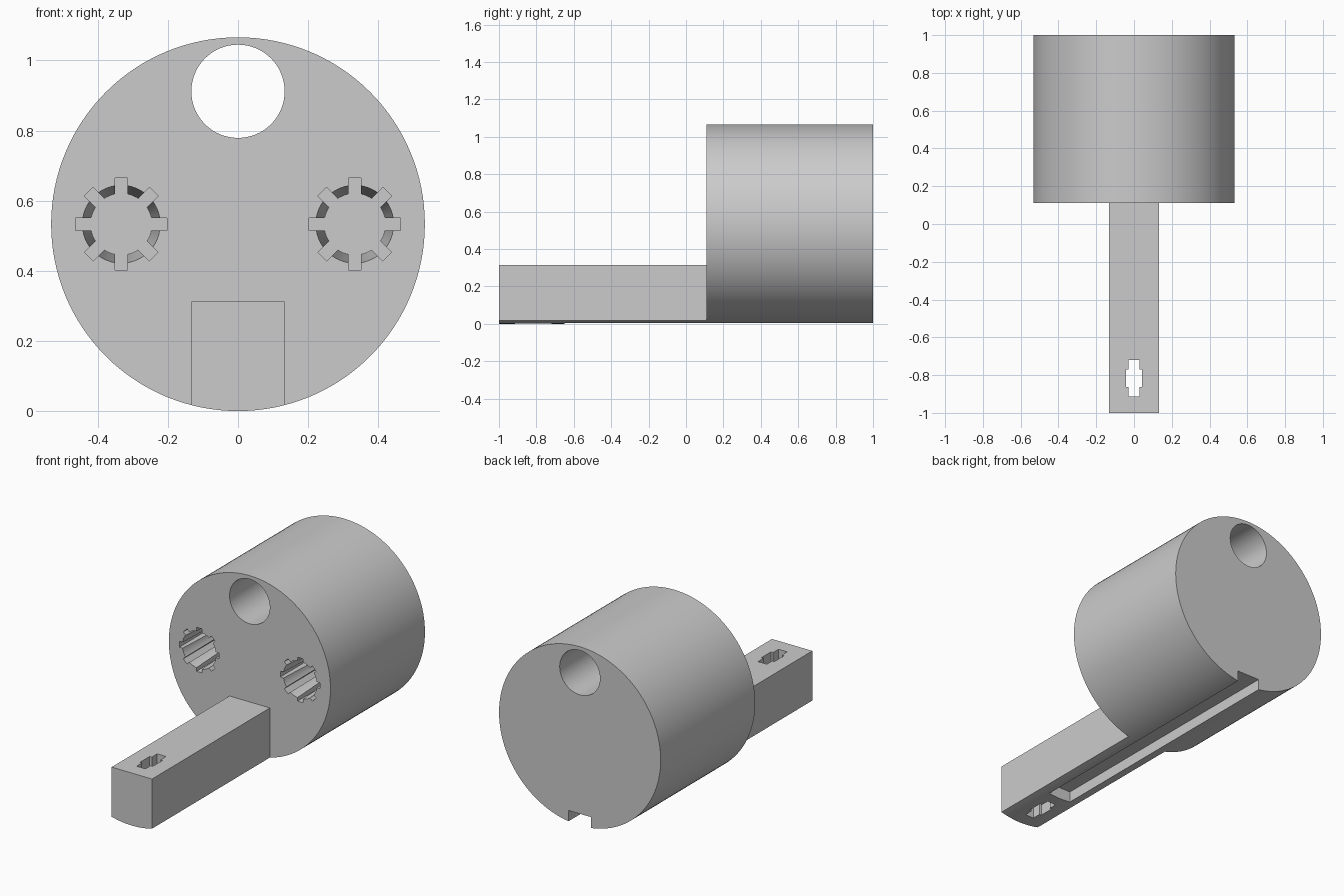
import bpy
import bmesh
import math
from math import sin, cos, pi

cube = bpy.data.objects.get("Cube")
if cube:
    bpy.data.objects.remove(cube, do_unlink=True)

grey = bpy.data.materials.new("plain grey")
grey.use_nodes = True
colour = (0.6, 0.6, 0.6, 1)
grey.diffuse_color = colour
grey.node_tree.nodes["Principled BSDF"].inputs["Base Color"].default_value = colour

R = 0.533          # drum radius, also its centre height
FRONT, BACK = 0.11, 1.0
ARM = 0.133        # half width of the arm


def circle(cx, cz, r, n):
    return [(cx + r * cos(2 * pi * i / n), cz + r * sin(2 * pi * i / n)) for i in range(n)]


def rect(x0, x1, z0, z1):
    return [(x0, z0), (x1, z0), (x1, z1), (x0, z1)]


def prism(name, start, y0, y1, end=None):
    """Solid between an (x, z) outline at y0 and a matching outline at y1."""
    end = end or start
    bm = bmesh.new()
    a = [bm.verts.new((x, y0, z)) for x, z in start]
    b = [bm.verts.new((x, y1, z)) for x, z in end]
    bm.faces.new(a)
    bm.faces.new(b[::-1])
    for i in range(len(a)):
        j = (i + 1) % len(a)
        bm.faces.new((a[j], a[i], b[i], b[j]))
    bmesh.ops.recalc_face_normals(bm, faces=bm.faces)
    mesh = bpy.data.meshes.new(name)
    bm.to_mesh(mesh)
    bm.free()
    mesh.materials.append(grey)
    obj = bpy.data.objects.new(name, mesh)
    bpy.context.collection.objects.link(obj)
    return obj


def cut(target, cutter):
    mod = target.modifiers.new("cut", "BOOLEAN")
    mod.operation = "DIFFERENCE"
    mod.solver = "EXACT"
    mod.object = cutter
    bpy.context.view_layer.objects.active = target
    bpy.ops.object.modifier_apply(modifier=mod.name)
    bpy.data.objects.remove(cutter, do_unlink=True)


# Drum with an off-centre through hole
drum = prism("drum", circle(0, R, R, 128), FRONT, BACK)
cut(drum, prism("hole_cutter", circle(0, 0.912, ARM, 64), FRONT - 0.1, BACK + 0.1))

# Tapered sockets with eight key slots, one each side
DEPTH = 0.45
for side in (-1, 1):
    cx = side * 0.333
    cut(drum, prism("socket_cutter", circle(cx, R, 0.111, 48), FRONT - 0.001,
                    FRONT + DEPTH, circle(cx, R, 0.088, 48)))
    for k in range(4):
        a = k * pi / 4
        bar = [(cx + x * cos(a) - z * sin(a), R + x * sin(a) + z * cos(a))
               for x, z in rect(-0.131, 0.131, -0.0175, 0.0175)]
        cut(drum, prism("slot_cutter", bar, FRONT - 0.1, FRONT + DEPTH))

# Arm whose underside follows the drum's curve
half = math.asin(ARM / R)
under = [(R * sin(t), R - R * cos(t)) for t in (half * (i / 8 - 1) for i in range(17))]
arm = prism("arm", under + [(ARM, 0.313), (-ARM, 0.313)], -1, FRONT)

# Cross-shaped key hole down through the arm
cut(arm, prism("keyhole_cutter", rect(-0.029, 0.029, -0.1, 0.5), -0.913, -0.72))
cut(arm, prism("keyhole_cutter", rect(-0.043, 0.043, -0.1, 0.5), -0.862, -0.771))

# Groove along the underside of both parts
for part in (arm, drum):
    cut(part, prism("groove_cutter", rect(-0.075, 0.075, -0.1, 0.07), -0.65, BACK + 0.1))

bpy.ops.object.select_all(action="DESELECT")
for part in (arm, drum):
    part.select_set(True)
bpy.context.view_layer.objects.active = drum
bpy.ops.object.shade_smooth_by_angle(angle=math.radians(30))
